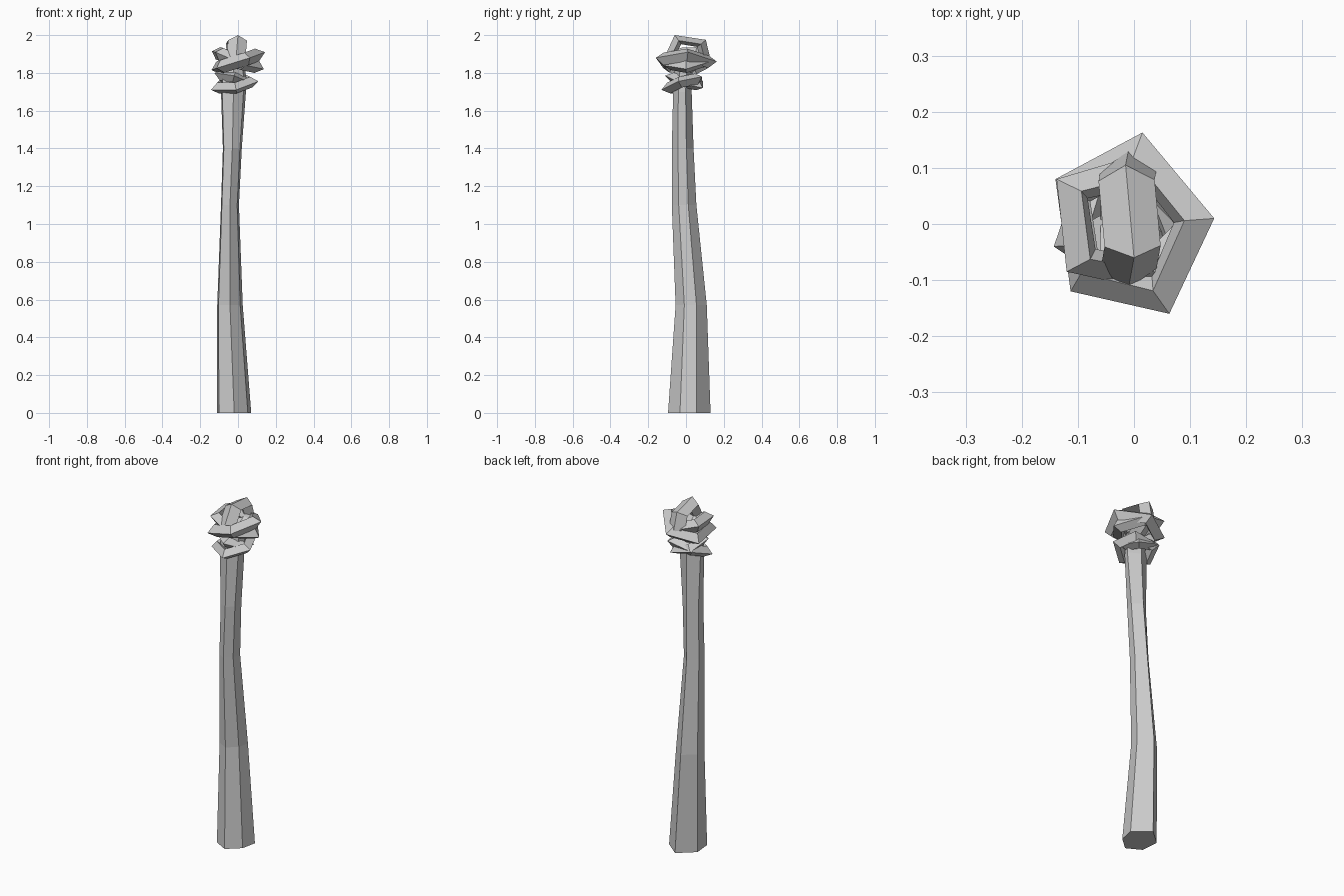
import bpy, bmesh
from mathutils import Vector

if "Cube" in bpy.data.objects:
    bpy.data.objects.remove(bpy.data.objects["Cube"])


def finish(bm, name):
    bmesh.ops.recalc_face_normals(bm, faces=bm.faces)
    me = bpy.data.meshes.new(name)
    bm.to_mesh(me)
    bm.free()
    bpy.context.collection.objects.link(bpy.data.objects.new(name, me))


def bridge(bm, a, b):
    for i in range(len(a)):
        j = (i + 1) % len(a)
        bm.faces.new((a[i], a[j], b[j], b[i]))


def wrap(name, pts, width=0.045, height=0.035):
    """Five-sided loop with a diamond section; pts lie on its outer edge."""
    pts = [Vector(p) for p in pts]
    c = sum(pts, Vector()) / len(pts)
    n = sum(((pts[i] - c).cross(pts[(i + 1) % 5] - c) for i in range(5)), Vector()).normalized()
    bm = bmesh.new()
    rings = []
    for p in pts:
        r = (c - p).normalized()
        mid = p + r * width
        rings.append([bm.verts.new(v) for v in
                      (p, mid + n * height, p + r * width * 1.7, mid - n * height)])
    for i in range(5):
        bridge(bm, rings[i], rings[(i + 1) % 5])
    finish(bm, name)


# Handle: crooked six-sided stick; each level is z, x range, y range
levels = [(0, -0.11, 0.07, -0.095, 0.13), (0.57, -0.11, 0.025, -0.055, 0.11),
          (1.1, -0.09, 0.005, -0.075, 0.055), (1.4, -0.08, 0.02, -0.075, 0.04),
          (1.7, -0.09, 0.042, -0.068, 0.03), (1.82, -0.085, 0.04, -0.06, 0.035)]
section = [(0.05, 0.2), (0.5, 0), (0.9, 0.28), (1, 0.67), (0.5, 1), (0, 0.65)]
bm = bmesh.new()
rings = [[bm.verts.new((x0 + u * (x1 - x0), y0 + v * (y1 - y0), z)) for u, v in section]
         for z, x0, x1, y0, y1 in levels]
for a, b in zip(rings, rings[1:]):
    bridge(bm, a, b)
bm.faces.new(rings[0])
bm.faces.new(rings[-1])
finish(bm, "handle")

# Cloth wraps around the head
wrap("lower_wrap", [(-0.143, -0.04, 1.71), (-0.01, -0.13, 1.71), (0.108, -0.04, 1.755),
                    (0.06, 0.085, 1.78), (-0.10, 0.085, 1.755)], 0.04, 0.03)
wrap("crossing_wrap", [(-0.125, -0.03, 1.80), (-0.02, -0.11, 1.785), (0.075, -0.03, 1.745),
                       (0.04, 0.09, 1.72), (-0.09, 0.09, 1.755)], 0.04, 0.028)
wrap("large_wrap", [(-0.113, -0.12, 1.825), (0.063, -0.16, 1.88), (0.143, 0.01, 1.91),
                    (0.015, 0.163, 1.86), (-0.14, 0.08, 1.815)])
wrap("upper_wrap", [(-0.12, -0.085, 1.91), (0.04, -0.12, 1.84), (0.137, 0.0, 1.82),
                    (0.03, 0.13, 1.86), (-0.138, 0.08, 1.915)], 0.04)
# Strip folded over the top
wrap("top_wrap", [(0.0, -0.06, 2.0), (-0.01, -0.115, 1.88), (-0.01, 0.0, 1.78),
                  (-0.01, 0.13, 1.87), (-0.015, 0.105, 1.975)], 0.035, 0.05)
